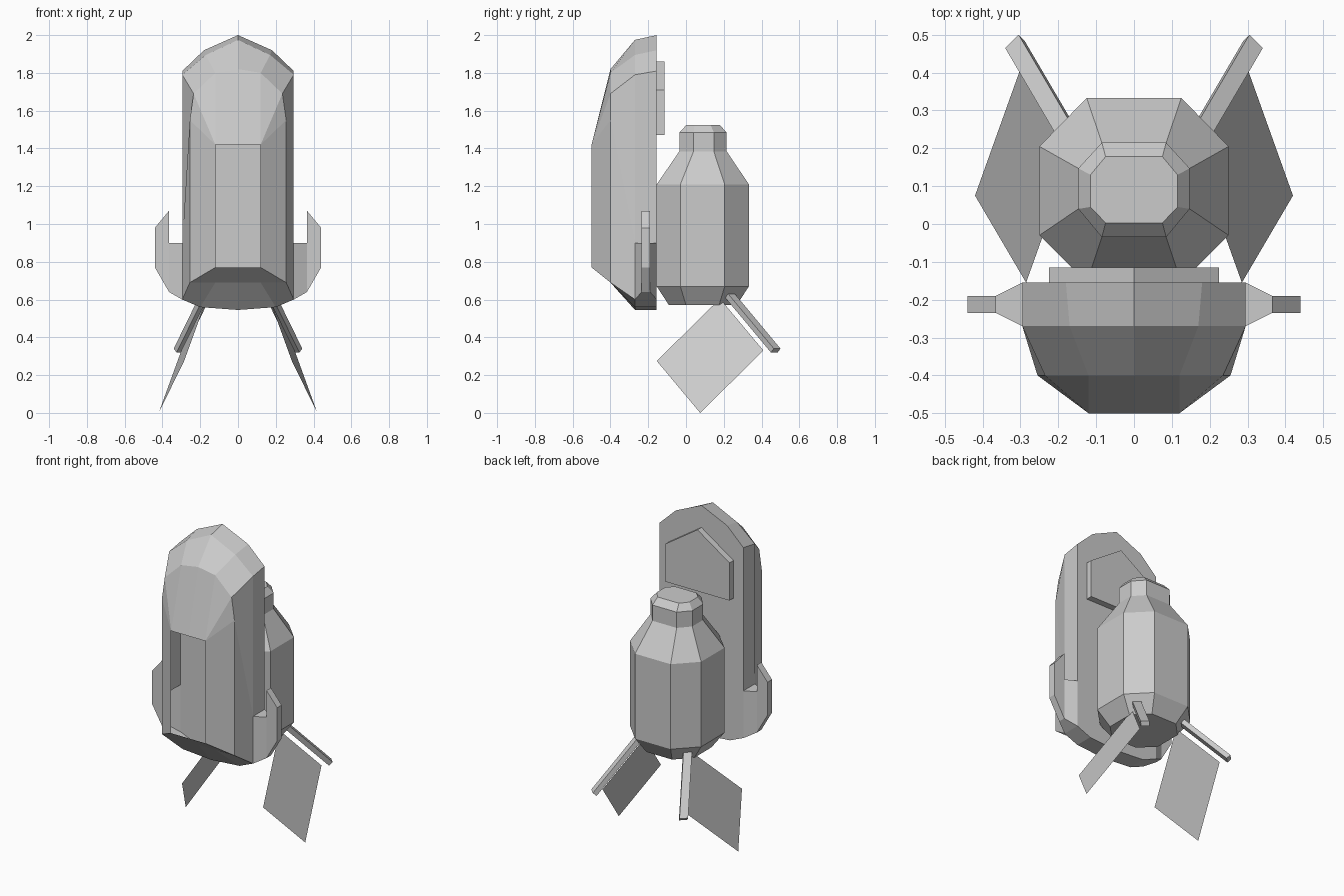
import bpy, bmesh
from mathutils import Vector

cube = bpy.data.objects.get("Cube")
if cube:
    bpy.data.objects.remove(cube, do_unlink=True)

grey = bpy.data.materials.new("light_grey")
grey.use_nodes = True
grey.diffuse_color = (0.6, 0.6, 0.6, 1)
grey.node_tree.nodes["Principled BSDF"].inputs["Base Color"].default_value = (0.6, 0.6, 0.6, 1)


def finish(bm, name, mirror=False):
    """Turn a bmesh into a flat shaded object, optionally mirrored across x."""
    bmesh.ops.remove_doubles(bm, verts=bm.verts, dist=0.0005)
    bmesh.ops.recalc_face_normals(bm, faces=bm.faces)
    mesh = bpy.data.meshes.new(name)
    bm.to_mesh(mesh)
    bm.free()
    mesh.materials.append(grey)
    obj = bpy.data.objects.new(name, mesh)
    bpy.context.collection.objects.link(obj)
    if mirror:
        mod = obj.modifiers.new("mirror", 'MIRROR')
        mod.use_bisect_axis[0] = False
        mod.use_mirror_merge = False
    return obj


def loft(bm, rings, first=True, last=True, skip=()):
    """Join closed rings of points, with optional end caps and skipped (ring, side) quads."""
    loops = [[bm.verts.new(p) for p in ring] for ring in rings]
    n = len(loops[0])
    for r, (a, b) in enumerate(zip(loops, loops[1:])):
        for i in range(n):
            if (r, i) not in skip:
                j = (i + 1) % n
                bm.faces.new((a[i], a[j], b[j], b[i]))
    if first:
        bm.faces.new(loops[0])
    if last:
        bm.faces.new(loops[-1])


def both_sides(half):
    """Complete a half outline whose first and last points lie on the centre line."""
    return half + [(-x, z) for x, z in half[-2:0:-1]]


# Faceted front shell, open at its front panel and where the arms join
outlines = {
    -0.155: [(0, 2), (.18, 1.92), (.295, 1.81), (.295, .9), (.295, .6), (.2, .56), (0, .545)],
    -0.27: [(0, 1.975), (.17, 1.895), (.295, 1.79), (.295, .9), (.295, .6), (.2, .56), (0, .545)],
    -0.4: [(0, 1.82), (.12, 1.8), (.235, 1.69), (.255, 1.55), (.255, .69), (.12, .69), (0, .69)],
    -0.5: [(0, 1.42), (.12, 1.42), (.12, 1.42), (.12, 1.42), (.12, .77), (.12, .77), (0, .77)],
}
bm = bmesh.new()
loft(bm, [[(x, y, z) for x, z in both_sides(half)] for y, half in outlines.items()],
     last=False, skip={(0, 3), (0, 8)})
bmesh.ops.dissolve_degenerate(bm, edges=bm.edges, dist=0.0005)
finish(bm, "shell")

# Pentagonal plate on the back of the shell
plate = both_sides([(0, 1.86), (.225, 1.71), (.225, 1.47), (0, 1.47)])
bm = bmesh.new()
loft(bm, [[(x, y, z) for x, z in plate] for y in (-.155, -.115)])
finish(bm, "back_plate")

# Tapered arm sockets and upright arms
bm = bmesh.new()
loft(bm, [[(x, y0, low), (x, y1, low), (x, y1, .9), (x, y0, .9)]
          for x, y0, y1, low in ((.295, -.27, -.155, .6), (.365, -.235, -.19, .64))],
     first=False, last=False)
finish(bm, "arm_socket", mirror=True)
bm = bmesh.new()
arm = [(.365, 1.07), (.44, .98), (.44, .77), (.365, .64)]
loft(bm, [[(x, y, z) for x, z in arm] for y in (-.235, -.19)])
finish(bm, "arm", mirror=True)


# Eight sided tank with shoulder, neck and cap
def octagon(z, half_x, corner_x, back, back_corner, front_corner, front):
    right = [(corner_x, back), (half_x, back_corner), (half_x, front_corner), (corner_x, front)]
    return [(x, y, z) for x, y in right + [(-x, y) for x, y in right[::-1]]]


body = (.25, .125, .333, .205, -.03, -.155)
neck = (.147, .085, .215, .147, .04, -.035)
bm = bmesh.new()
loft(bm, [
    octagon(.57, .18, .09, .268, .175, 0, -.09),
    octagon(.67, *body),
    octagon(1.21, *body),
    octagon(1.385, *neck),
    octagon(1.485, *neck),
    octagon(1.525, .115, .075, .178, .13, .045, .003),
])
finish(bm, "tank")

# Splayed struts under the tank
start, end = Vector((.173, .233, .62)), Vector((.315, .475, .33))
side = Vector((.0177, -.0177, 0))
depth = (end - start).cross(side).normalized() * .015
bm = bmesh.new()
loft(bm, [[c + side + depth, c + side - depth, c - side - depth, c - side + depth]
          for c in (start, end)])
finish(bm, "strut", mirror=True)

# Thin fins hanging from the struts
bm = bmesh.new()
fin = [(.165, .18, .615), (.285, -.155, .285), (.42, .075, .01), (.3, .41, .34)]
bm.faces.new([bm.verts.new((x, y, max(z - .01, 0))) for x, y, z in fin])
finish(bm, "fin", mirror=True)
